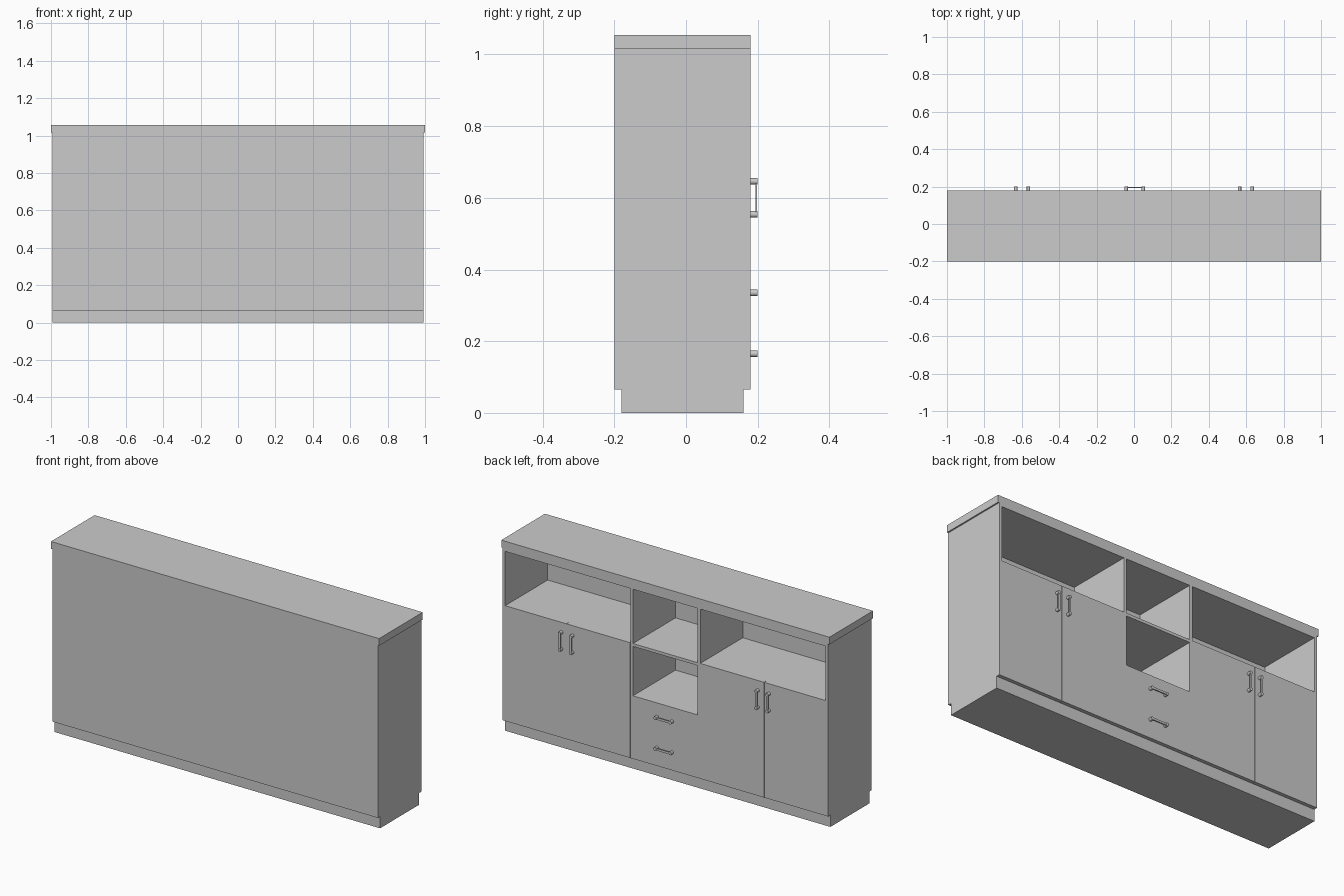
import bpy, bmesh
from mathutils import Matrix

if "Cube" in bpy.data.objects:
    bpy.data.objects.remove(bpy.data.objects["Cube"])

W = 0.992            # body half width
T = 0.016            # board thickness
Y0, Y1 = -0.20, 0.18
Z0, Z1 = 0.065, 1.015
SHELF, DRAWER_TOP = 0.70, 0.412
DIV = 0.213          # half width of the centre bay


def box_into(bm, x0, x1, y0, y1, z0, z1):
    m = Matrix.Translation(((x0 + x1) / 2, (y0 + y1) / 2, (z0 + z1) / 2))
    bmesh.ops.create_cube(bm, size=1, matrix=m @ Matrix.Diagonal((x1 - x0, y1 - y0, z1 - z0, 1)))


def finish(name, bm):
    me = bpy.data.meshes.new(name)
    bm.to_mesh(me)
    bm.free()
    ob = bpy.data.objects.new(name, me)
    bpy.context.collection.objects.link(ob)
    return ob


def box(name, *dims):
    bm = bmesh.new()
    box_into(bm, *dims)
    return finish(name, bm)


# Handle: two round posts joined by a slim bar, built upright and then turned
def handle(name, x, z, horizontal=False):
    bm = bmesh.new()
    for s in (-1, 1):
        m = Matrix.Translation((0, 0.01, s * 0.046)) @ Matrix.Rotation(1.5707963, 4, 'X')
        bmesh.ops.create_cone(bm, cap_ends=True, segments=16, radius1=0.009,
                              radius2=0.009, depth=0.02, matrix=m)
    box_into(bm, -0.006, 0.006, 0.0135, 0.0185, -0.046, 0.046)
    ob = finish(name, bm)
    ob.location = (x, Y1, z)
    if horizontal:
        ob.rotation_euler.y = 1.5707963
    bpy.ops.object.select_all(action='DESELECT')
    ob.select_set(True)
    bpy.context.view_layer.objects.active = ob
    bpy.ops.object.shade_smooth_by_angle()


# Carcass
box("worktop", -1, 1, Y0, Y1, Z1, 1.055)
box("plinth", -W, W, -0.18, 0.16, 0, Z0)
box("rear_panel", -W, W, Y0, Y0 + 0.01, Z0, Z1)
inner = Y0 + 0.01
front = Y1 - T       # plane behind the doors
box("bottom_board", -W + T, W - T, inner, front, Z0, Z0 + T)
box("top_board", -W + T, W - T, inner, Y1, Z1 - T, Z1)

# Side boards, dividers, shelves and doors on both sides
for s, side in ((-1, "left"), (1, "right")):
    def mbox(name, a, b, *rest):
        box(f"{side}_{name}", min(s * a, s * b), max(s * a, s * b), *rest)
    mbox("side_board", W - T, W, inner, front, Z0, Z1)
    mbox("side_edge", W - T, W, front, Y1, SHELF, Z1)
    mbox("divider", DIV - T, DIV, inner, front, Z0, Z1 - T)
    mbox("divider_edge", DIV - T, DIV, front, Y1, DRAWER_TOP, Z1 - T)
    mbox("shelf", DIV, W - T, inner, front, SHELF - T, SHELF)
    mid = (DIV + W) / 2
    mbox("inner_door", DIV + 0.001, mid - 0.001, front, Y1, Z0, SHELF)
    mbox("outer_door", mid + 0.001, W, front, Y1, Z0, SHELF)
    for d in (-1, 1):
        handle(f"{side}_door_handle", s * mid - s * 0.004 + d * 0.034, 0.60)

# Centre bay with open shelf and two drawers
box("centre_shelf", -DIV + T, DIV - T, inner, Y1, SHELF - T, SHELF)
box("drawer_cover", -DIV + T, DIV - T, inner, front, DRAWER_TOP - T, DRAWER_TOP)
half = (Z0 + DRAWER_TOP) / 2
for name, a, b, hz in (("lower", Z0, half, 0.165), ("upper", half, DRAWER_TOP, 0.335)):
    box(f"{name}_drawer_front", -DIV, DIV, front, Y1, a, b)
    handle(f"{name}_drawer_handle", 0.004, hz, True)
